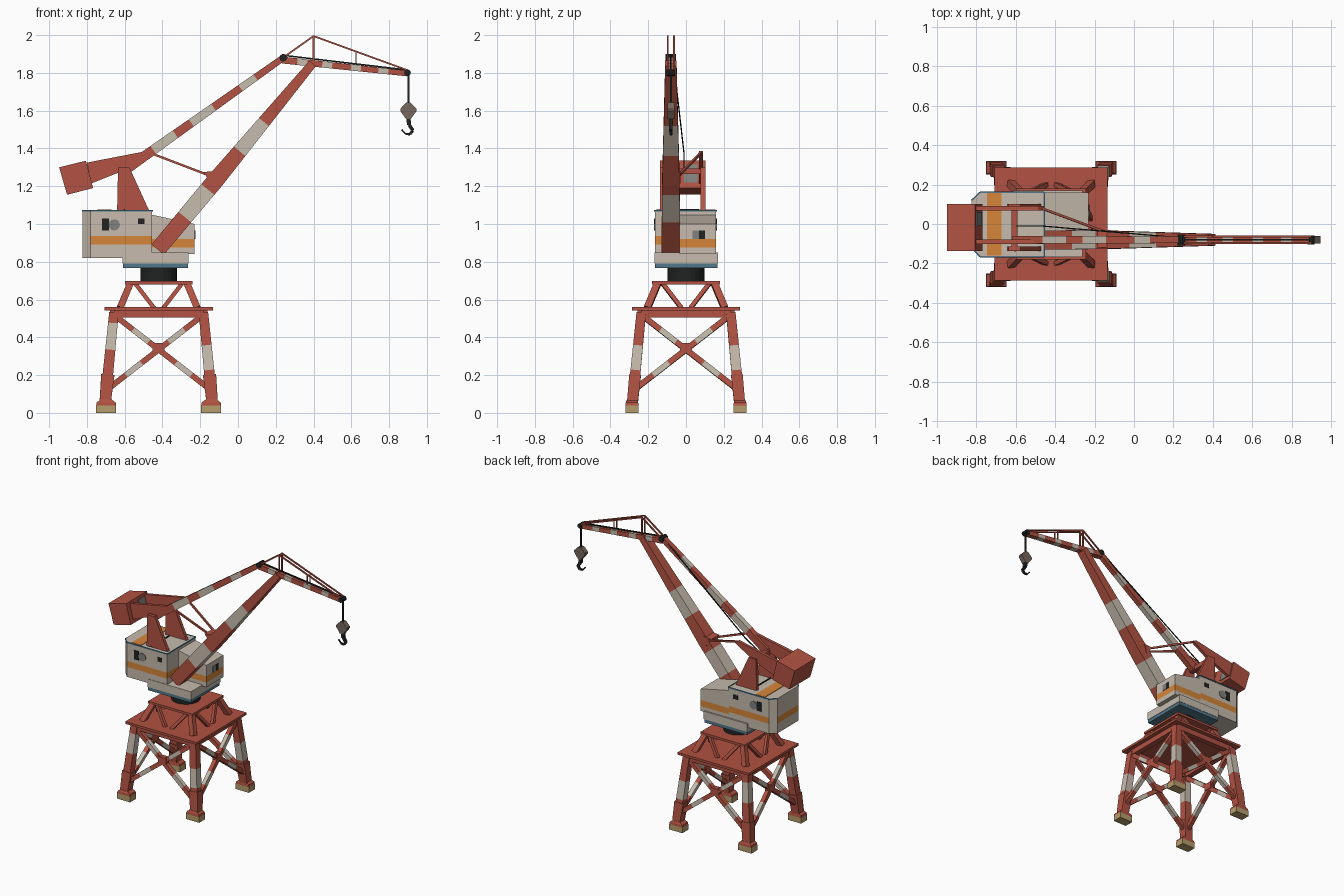
import bpy, bmesh, math
from mathutils import Vector

if "Cube" in bpy.data.objects:
    bpy.data.objects.remove(bpy.data.objects["Cube"])

def material(name, r, g, b):
    m = bpy.data.materials.new(name)
    m.diffuse_color = (r, g, b, 1)
    m.use_nodes = True
    m.node_tree.nodes["Principled BSDF"].inputs["Base Color"].default_value = m.diffuse_color
    return m

RED = material("faded red", .44, .085, .054)
WHITE = material("warm white", .57, .50, .42)
ORANGE = material("orange", .67, .24, .04)
BLACK = material("black", .015, .016, .016)
BLUE = material("slate blue", .085, .185, .25)
YELLOW = material("dull yellow", .46, .34, .15)
GREY = material("grey", .22, .22, .21)
BROWN = material("brown grey", .18, .135, .11)
CX = -0.42   # tower axis
BY = -0.08   # boom plane

def rings(name, loops, mats):
    """Skin a list of vertex loops; one material per layer between loops."""
    bm = bmesh.new()
    vs = [[bm.verts.new(p) for p in lp] for lp in loops]
    slots = list(dict.fromkeys(mats))
    n = len(vs[0])
    for k, m in enumerate(mats):
        for i in range(n):
            j = (i + 1) % n
            f = bm.faces.new((vs[k][i], vs[k][j], vs[k + 1][j], vs[k + 1][i]))
            f.material_index = slots.index(m)
    bm.faces.new(vs[0][::-1]).material_index = slots.index(mats[0])
    bm.faces.new(vs[-1]).material_index = slots.index(mats[-1])
    bmesh.ops.recalc_face_normals(bm, faces=bm.faces)
    me = bpy.data.meshes.new(name)
    bm.to_mesh(me)
    bm.free()
    for m in slots:
        me.materials.append(m)
    ob = bpy.data.objects.new(name, me)
    bpy.context.collection.objects.link(ob)
    return ob

def box(name, x0, x1, y0, y1, z0, z1, mat):
    q = [(x0, y0), (x1, y0), (x1, y1), (x0, y1)]
    return rings(name, [[(x, y, z) for x, y in q] for z in (z0, z1)], [mat])

def layers(name, poly, zs, mats):
    return rings(name, [[(x, y, z) for x, y in poly] for z in zs], mats)

def plate(name, prof, y0, y1, mat):
    """Side profile (x, z) extruded along y."""
    return rings(name, [[(x, y, z) for x, z in prof] for y in (y0, y1)], [mat])

def beam(name, p, q, w, h=None, mats=(RED,), stops=None, end=None):
    """Tapered rectangular bar; w along y, h across; stripes at stops."""
    p, q = Vector(p), Vector(q)
    h = h or w
    w1, h1 = end or (w, h)
    d = (q - p).normalized()
    ref = Vector((0, 1, 0)) if abs(d.y) < .95 else Vector((1, 0, 0))
    s = (ref - d * ref.dot(d)).normalized()
    u = s.cross(d)
    n = len(mats)
    ts = [0] + list(stops or [i / n for i in range(1, n)]) + [1]
    loops = []
    for t in ts:
        c, a, b = p.lerp(q, t), (w + (w1 - w) * t) / 2, (h + (h1 - h) * t) / 2
        loops.append([c + s * a * i + u * b * j for i, j in ((-1, -1), (1, -1), (1, 1), (-1, 1))])
    return rings(name, loops, list(mats))

def disc(name, c, r, depth, axis, mat, n=16):
    loops = []
    for o in (-depth / 2, depth / 2):
        lp = []
        for i in range(n):
            a, b = r * math.cos(math.tau * i / n), r * math.sin(math.tau * i / n)
            off = (a, o, b) if axis == 'Y' else (a, b, o)
            lp.append(Vector(c) + Vector(off))
        loops.append(lp)
    return rings(name, loops, [mat])

def leg(sx, sy, z):
    h = .283 - .045 * (z - .06) / .46
    return (CX + sx * h, sy * h, z)

# ---- portal tower: feet, legs
corners = [(-1, -1), (1, -1), (1, 1), (-1, 1)]
for sx, sy in corners:
    fx, fy = CX + sx * .278, sy * .286
    box("foot_block", fx - .053, fx + .053, fy - .034, fy + .034, 0, .04, YELLOW)
    rings("foot_cap", [[(fx + i * a, fy + j * b, z) for i, j in corners]
          for a, b, z in ((.053, .034, .04), (.05, .033, .055), (.03, .027, .07))], [RED, RED])
    stops = (.58, .88) if sx < 0 else (.35, .63)
    beam("tower_leg", leg(sx, sy, .06), leg(sx, sy, .53), .056, .058, (RED, WHITE, RED), stops, (.05, .05))
    beam("leg_shoe", leg(sx, sy, .06), leg(sx, sy, .20), .058, .06, end=(.062, .07))
    # upper pyramid posts
    beam("upper_post", (CX + sx * .205, sy * .205, .555), (CX + sx * .15, sy * .15, .685), .036)

# ---- cross bracing, edge beams and upper struts on each side
for k in range(4):
    a, b = corners[k], corners[(k + 1) % 4]
    for p, q in ((a, b), (b, a)):
        beam("cross_brace", leg(*p, .12), leg(*q, .52), .03, .03, (RED, WHITE, RED, WHITE, RED), (.20, .36, .64, .80))
    lo, hi = Vector(leg(*a, .345)), Vector(leg(*b, .345))
    c, along = (lo + hi) / 2, (hi - lo).normalized()
    beam("brace_gusset", c - along * .032, c + along * .032, .036, .05)
    beam("edge_beam", leg(*a, .525), leg(*b, .525), .04)
    for p, q in ((a, b), (b, a)):
        p3, q3 = Vector((*p, 0)), Vector((*q, 0))
        foot, head = p3.lerp(q3, .44) * .2, p3.lerp(q3, .1) * .155
        beam("upper_strut", foot + Vector((CX, 0, .555)), head + Vector((CX, 0, .685)), .022)
box("platform", CX - .287, CX + .287, -.287, .287, .543, .56, RED)
box("top_plate", CX - .178, CX + .178, -.18, .18, .68, .697, RED)

# ---- slewing ring and deck
disc("slewing_ring", (CX, 0, .735), .097, .08, 'Z', BLACK, 24)
box("deck_trim", -.61, -.265, -.165, .168, .768, .795, BLUE)
box("deck", -.612, -.262, -.168, .17, .792, .85, WHITE)

# ---- machinery house; the chamfered rear corners stay unstriped
house = [(-.455, -.165), (-.455, .16), (-.78, .16), (-.822, .12), (-.822, -.12), (-.78, -.165)]
shell = layers("machine_house", house, (.82, .892, .936, 1.073), (WHITE, ORANGE, WHITE))
for f in shell.data.polygons:
    if min(abs(f.normal.x), abs(f.normal.y)) > .3:
        f.material_index = 0
box("roof_stripe", -.745, -.67, -.16, .157, 1.07, 1.077, ORANGE)
box("roof_bar", -.607, -.599, -.14, .07, 1.07, 1.079, BLACK)
for (x0, y0), (x1, y1) in zip(house, house[1:] + house[:1]):
    if (x0, x1) != (-.822, -.822):
        beam("roof_trim", (x0, y0, 1.071), (x1, y1, 1.071), .008, mats=(BLUE,))

# ---- operator cab with sloping roof
cab = layers("operator_cab", [(-.46, -.035), (-.23, -.035), (-.23, .16), (-.46, .16)],
             (.84, .875, .92, 1.0), (WHITE, ORANGE, WHITE))
for v in cab.data.vertices:
    if v.co.z > .99 and v.co.x < -.4:
        v.co.z = 1.05

# ---- windows
for y in (-.166, .161):
    box("dark_window", -.72, -.682, y - .003, y + .003, .965, 1.03, BLACK)
    disc("round_hatch", (-.655, y, .995), .03, .006, 'Y', GREY, 12)
    box("small_window", -.53, -.495, y - .003, y + .003, 1.0, 1.03, BLACK)
box("cab_window", -.231, -.226, .035, .068, .92, .965, GREY)
box("cab_side_window", -.231, -.226, .07, .10, .92, .965, BLACK)

# ---- A-frame and counterweight
for y in (.09, -.125):
    plate("frame_tower", [(-.64, 1.07), (-.47, 1.07), (-.575, 1.30), (-.635, 1.30)], y - .012, y + .012, RED)
for y in (.08, -.09):
    plate("balance_arm", [(-.80, 1.325), (-.48, 1.387), (-.455, 1.372), (-.60, 1.285), (-.775, 1.215)], y - .011, y + .011, RED)
box("frame_axle", -.62, -.59, -.137, .102, 1.265, 1.295, RED)
plate("counterweight", [(-.947, 1.30), (-.805, 1.335), (-.767, 1.19), (-.905, 1.155)], -.138, .102, RED)
plate("counterweight_panel", [(-.800, 1.315), (-.796, 1.316), (-.770, 1.22), (-.774, 1.219)], -.01, .06, GREY)

# ---- main boom: lower half flat, upper half tapered
foot, mid, tip = Vector((-.425, BY, .865)), Vector((-.12, BY, 1.23)), Vector((.395, BY, 1.85))
beam("boom_lower", foot, mid, .10, .085, (RED, WHITE, RED), (.47, .87), (.092, .09))
beam("boom_upper", mid, tip, .092, .09, (RED, WHITE, RED), (.25, .5), (.06, .045))
plate("boom_bracket", [(-.185, 1.275), (-.12, 1.28), (-.14, 1.215)], BY - .04, BY + .05, RED)

# ---- tie beam, balance rods and hoist cables
top = Vector((.24, BY, 1.88))
beam("tie_beam", (-.60, BY, 1.285), top, .04, .055, (RED, WHITE) * 3 + (RED,),
     (.18, .32, .42, .56, .73, .825), (.034, .034))
beam("balance_rod", (-.47, .08, 1.378), (-.16, -.035, 1.26), .012)
beam("balance_rod", (-.47, -.09, 1.378), (-.16, -.09, 1.26), .012)
beam("hoist_cable", (-.60, -.01, 1.29), (-.47, -.01, 1.37), .006, mats=(BLACK,))
beam("hoist_cable", (-.47, -.01, 1.37), (.24, -.07, 1.895), .006, mats=(BLACK,))

# ---- jib with mast, stays and pulleys
end = Vector((.895, BY, 1.797))
beam("jib", (.235, BY, 1.868), end, .046, .036, (RED, WHITE) * 4 + (RED,),
     (.12, .20, .32, .40, .55, .63, .77, .85), (.036, .03))
beam("jib_cable", (.24, BY, 1.893), (.90, BY, 1.815), .008, mats=(BLACK,))
for y in (BY - .016, BY + .016):
    beam("jib_mast", (.40, y, 1.84), (.40, y, 1.998), .009)
    beam("back_stay", (.40, y, 1.995), (.245, y, 1.885), .009)
    beam("front_stay", (.40, y, 1.995), (.895, y, 1.815), .009)
    beam("stay_post", (.625, y, 1.83), (.625, y, 1.912), .007)
disc("rear_pulley", (.24, BY, 1.88), .02, .056, 'Y', BLACK, 10)
disc("tip_pulley", (.897, BY, 1.80), .018, .046, 'Y', BLACK, 10)

# ---- hook block and hook
HX = .902
beam("hook_cable", (HX, BY, 1.80), (HX, BY, 1.63), .01, mats=(BLACK,))
plate("hook_block", [(HX - .012, 1.642), (HX + .012, 1.642), (HX + .043, 1.61), (HX + .043, 1.598),
                     (HX + .012, 1.555), (HX - .012, 1.555), (HX - .043, 1.598), (HX - .043, 1.61)],
      BY - .018, BY + .018, BROWN)
path = [(0, 1.56), (.004, 1.525), (.024, 1.495), (.008, 1.475), (-.015, 1.477), (-.036, 1.5)]
for (x0, z0), (x1, z1), w in zip(path, path[1:], (.022, .018, .015, .012, .008)):
    beam("hook", (HX + x0, BY, z0), (HX + x1, BY, z1), w, mats=(BLACK,))
